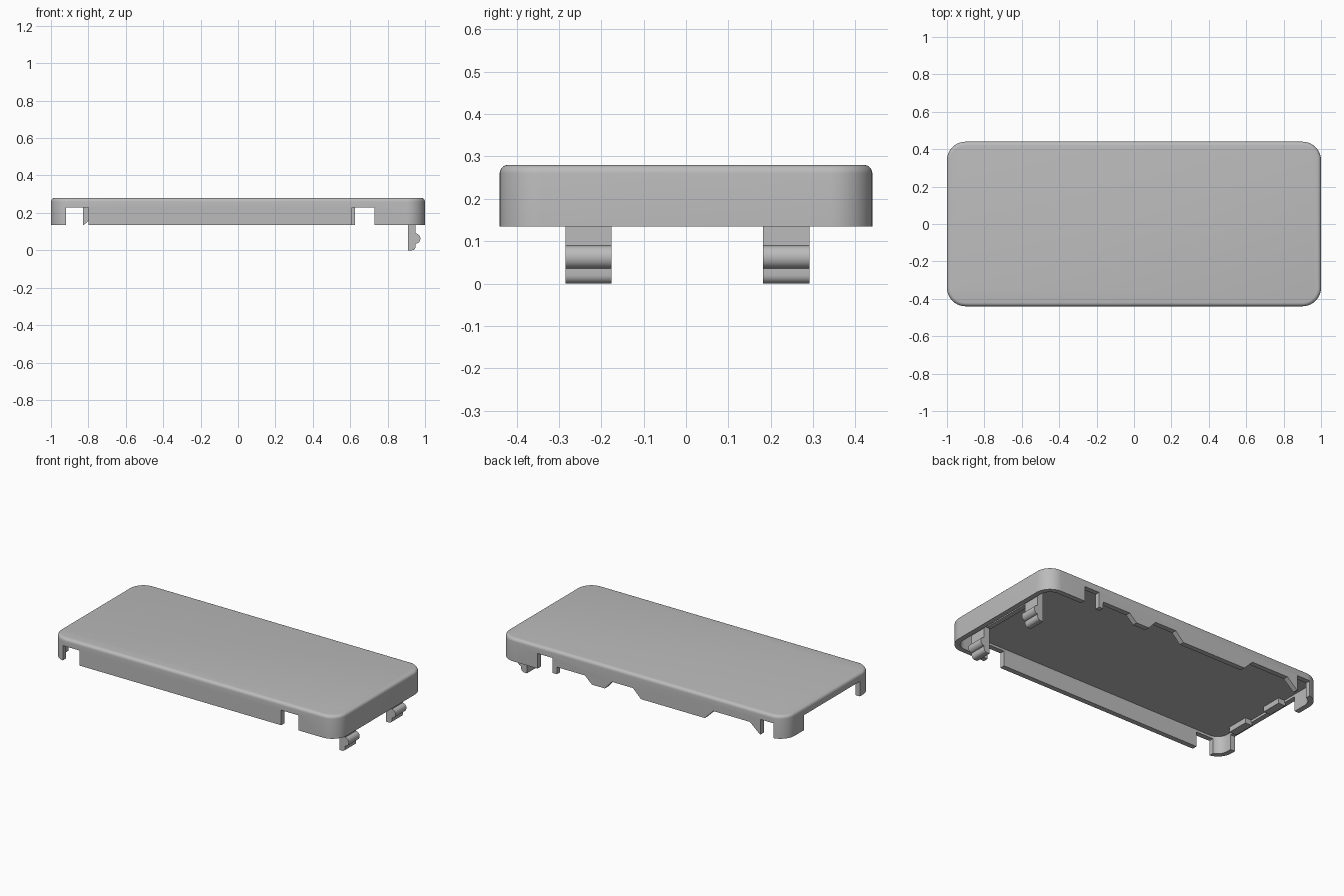
import bpy
import bmesh
from math import sin, cos, pi, radians

if "Cube" in bpy.data.objects:
    bpy.data.objects.remove(bpy.data.objects["Cube"], do_unlink=True)

HX, HY, CORNER = 1.0, 0.44, 0.1
BASE, TOP, ROOF = 0.135, 0.28, 0.245
WALL, FILLET = 0.032, 0.02
NOTCH = 0.23

grey = bpy.data.materials.new("light_grey")
grey.use_nodes = True
grey.diffuse_color = (0.5, 0.5, 0.5, 1)
grey.node_tree.nodes["Principled BSDF"].inputs["Base Color"].default_value = (0.5, 0.5, 0.5, 1)


def finish(bm, name):
    bmesh.ops.recalc_face_normals(bm, faces=bm.faces)
    mesh = bpy.data.meshes.new(name)
    bm.to_mesh(mesh)
    bm.free()
    mesh.materials.append(grey)
    obj = bpy.data.objects.new(name, mesh)
    bpy.context.collection.objects.link(obj)
    return obj


def activate(obj):
    bpy.ops.object.select_all(action='DESELECT')
    obj.select_set(True)
    bpy.context.view_layer.objects.active = obj


def ring(bm, inset, z, steps=10):
    """Rounded rectangle, drawn in from the outer outline by inset."""
    r = CORNER - inset
    verts = []
    for k, (sx, sy) in enumerate([(1, 1), (-1, 1), (-1, -1), (1, -1)]):
        for i in range(steps + 1):
            a = (k + i / steps) * pi / 2
            verts.append(bm.verts.new((sx * (HX - CORNER) + r * cos(a),
                                       sy * (HY - CORNER) + r * sin(a), z)))
    return verts


def prism(bm, points, low, high, axis):
    """Extrude a 2D profile along x (points are y, z) or y (points are x, z)."""
    def place(p, d):
        return (d, p[0], p[1]) if axis == 'x' else (p[0], d, p[1])
    a = [bm.verts.new(place(p, low)) for p in points]
    b = [bm.verts.new(place(p, high)) for p in points]
    bm.faces.new(a)
    bm.faces.new(b[::-1])
    for i in range(len(a)):
        j = (i + 1) % len(a)
        bm.faces.new((a[i], b[i], b[j], a[j]))


def rect(a, b, low, high):
    return [(a, low), (b, low), (b, high), (a, high)]


# Hollow lid with rounded corners and a filleted top edge
bm = bmesh.new()
rings = [ring(bm, WALL, ROOF), ring(bm, WALL, BASE), ring(bm, 0, BASE)]
for i in range(6):
    a = i / 5 * pi / 2
    rings.append(ring(bm, FILLET * (1 - cos(a)), TOP - FILLET * (1 - sin(a))))
for lower, upper in zip(rings, rings[1:]):
    for i in range(len(lower)):
        j = (i + 1) % len(lower)
        bm.faces.new((lower[i], lower[j], upper[j], upper[i]))
bm.faces.new(rings[0])
bm.faces.new(rings[-1])
lid = finish(bm, "lid_shell")

# Openings in the front, back and right end walls
bm = bmesh.new()
LOW = 0.1
for a, b in [(-0.92, -0.80), (0.61, 0.73)]:
    prism(bm, rect(a, b, LOW, NOTCH), -0.5, -0.38, 'y')
for a, b in [(-0.92, -0.83), (0.625, 0.73)]:
    prism(bm, rect(a, b, LOW, NOTCH), 0.38, 0.5, 'y')
for a, b, c, d, z in [(0.35, 0.40, 0.594, 0.596, 0.18),
                      (0.007, 0.063, 0.21, 0.26, 0.19),
                      (-0.825, -0.755, -0.50, -0.44, 0.195)]:
    prism(bm, [(a, LOW), (a, BASE), (b, z), (c, z), (d, BASE), (d, LOW)], 0.38, 0.5, 'y')
prism(bm, rect(-0.31, 0.25, LOW, NOTCH), -1.1, -0.94, 'x')
cutter = finish(bm, "wall_cutter")
cutter.hide_render = True

activate(lid)
cut = lid.modifiers.new("openings", 'BOOLEAN')
cut.operation = 'DIFFERENCE'
cut.solver = 'EXACT'
cut.object = cutter
bpy.ops.object.modifier_apply(modifier=cut.name)
bpy.data.objects.remove(cutter, do_unlink=True)
bpy.ops.object.shade_smooth_by_angle(angle=radians(30))

# Snap clips with a rounded catch, hanging inside the left end
bump = [(0.95 + 0.025 * sin(pi * i / 12), 0.0625 - 0.027 * cos(pi * i / 12))
        for i in range(13)]
foot = [(0.93 + 0.02 * sin(pi * i / 12), 0.02 - 0.02 * cos(pi * i / 12))
        for i in range(7)]
profile = [(0.91, 0)] + foot + bump + [(0.95, ROOF + 0.01), (0.91, ROOF + 0.01)]
for name, y in [("front_clip", -0.285), ("back_clip", 0.182)]:
    bm = bmesh.new()
    prism(bm, profile, y, y + 0.109, 'y')
    clip = finish(bm, name)
    activate(clip)
    bpy.ops.object.shade_smooth_by_angle(angle=radians(30))

# Low rib between the clips
bm = bmesh.new()
prism(bm, rect(-0.16, 0.165, 0.15, ROOF + 0.01), 0.915, 0.945, 'x')
finish(bm, "clip_rib")

# Small ledges above the opening in the right end
for name, a, b in [("front_ledge", -0.27, -0.13), ("back_ledge", 0.03, 0.16)]:
    bm = bmesh.new()
    prism(bm, rect(a, b, 0.212, ROOF + 0.01), -0.975, -0.925, 'x')
    finish(bm, name)
